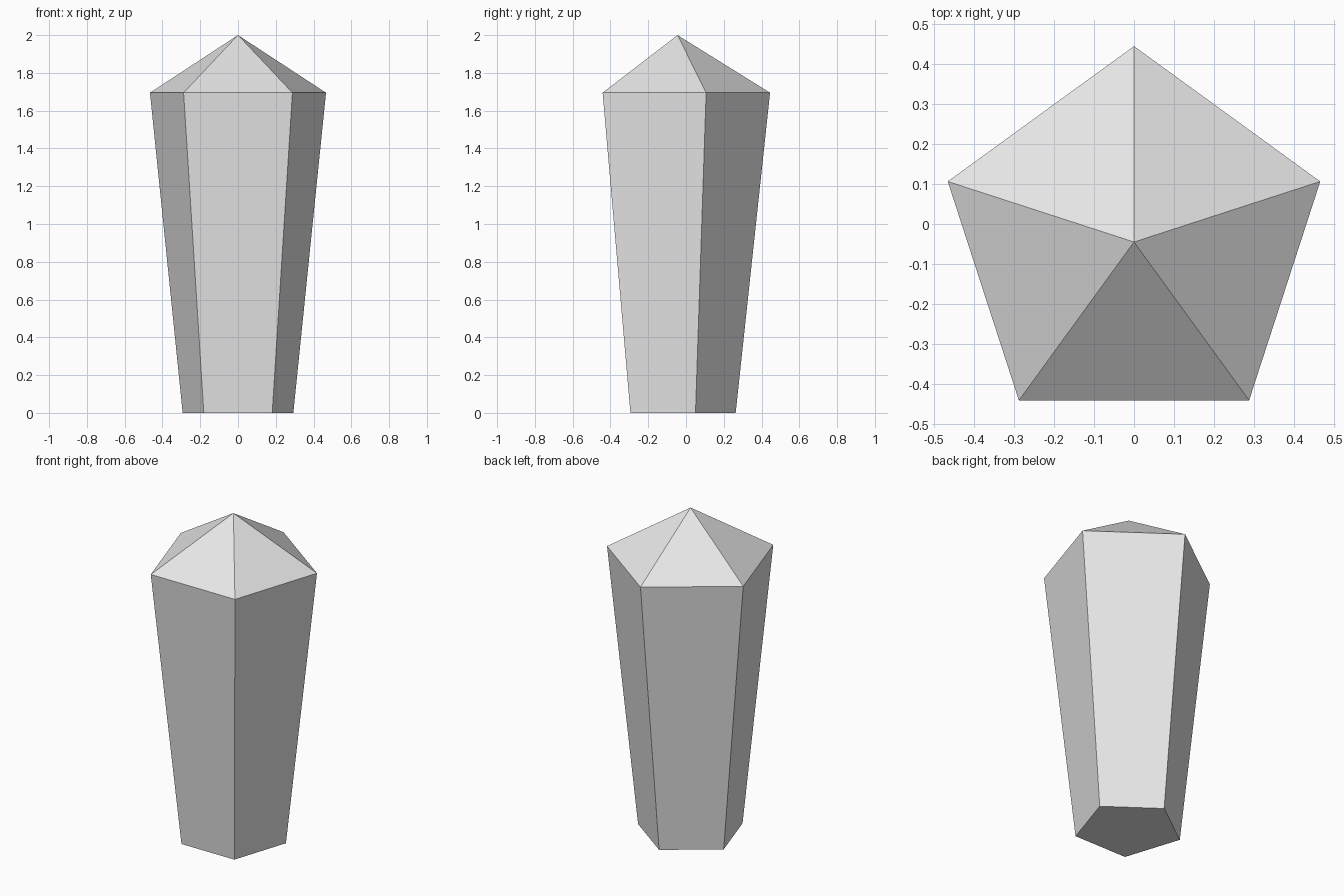
import bpy, bmesh, math

cube = bpy.data.objects.get("Cube")
if cube:
    bpy.data.objects.remove(cube, do_unlink=True)

SIDES = 5
CENTRE_Y = -0.045

# Single grey stone colour
grey = bpy.data.materials.new("light_grey")
grey.use_nodes = True
colour = (0.8, 0.8, 0.8, 1.0)
grey.diffuse_color = colour
for node in grey.node_tree.nodes:
    if node.type == "BSDF_PRINCIPLED":
        node.inputs["Base Color"].default_value = colour


def ring(bm, radius, z):
    """Regular polygon of vertices with one corner pointing to the back."""
    verts = []
    for i in range(SIDES):
        a = math.pi / 2 + i * math.tau / SIDES
        verts.append(bm.verts.new((radius * math.cos(a),
                                   CENTRE_Y + radius * math.sin(a), z)))
    return verts


bm = bmesh.new()
base = ring(bm, 0.308, 0.0)
shoulder = ring(bm, 0.49, 1.695)
tip = bm.verts.new((0, CENTRE_Y, 2.0))

# Flat base, flaring walls and pointed cap
bm.faces.new(base[::-1])
for i in range(SIDES):
    j = (i + 1) % SIDES
    bm.faces.new((base[i], base[j], shoulder[j], shoulder[i]))
    bm.faces.new((shoulder[i], shoulder[j], tip))
bmesh.ops.recalc_face_normals(bm, faces=bm.faces)

mesh = bpy.data.meshes.new("crystal")
bm.to_mesh(mesh)
bm.free()
mesh.materials.append(grey)
crystal = bpy.data.objects.new("crystal", mesh)
bpy.context.scene.collection.objects.link(crystal)
